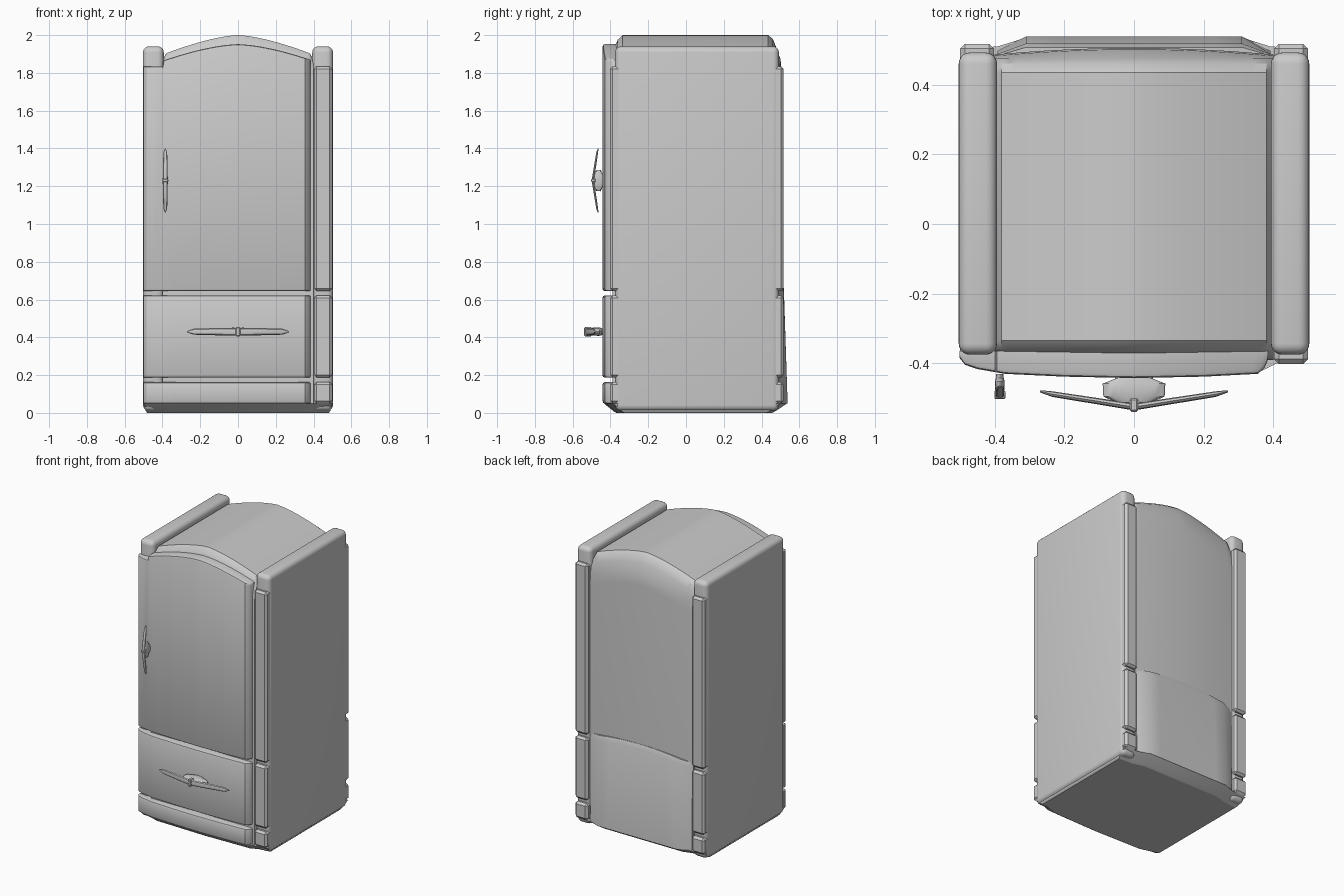
import bpy, bmesh, math
from mathutils import Matrix, Vector

if "Cube" in bpy.data.objects:
    bpy.data.objects.remove(bpy.data.objects["Cube"])


def finish(name, bm, angle=30, matrix=None):
    bmesh.ops.recalc_face_normals(bm, faces=bm.faces)
    me = bpy.data.meshes.new(name)
    bm.to_mesh(me)
    bm.free()
    if matrix:
        me.transform(matrix)
    ob = bpy.data.objects.new(name, me)
    bpy.context.collection.objects.link(ob)
    bpy.ops.object.select_all(action='DESELECT')
    ob.select_set(True)
    bpy.context.view_layer.objects.active = ob
    bpy.ops.object.shade_smooth_by_angle(angle=math.radians(angle))
    return ob


def loft(name, rings, angle=30, matrix=None):
    """Skin a row of equal-length closed rings and cap both ends."""
    bm = bmesh.new()
    vs = [[bm.verts.new(p) for p in r] for r in rings]
    n = len(vs[0])
    for a, b in zip(vs, vs[1:]):
        for i in range(n):
            j = (i + 1) % n
            bm.faces.new((a[i], a[j], b[j], b[i]))
    bm.faces.new(vs[0])
    bm.faces.new(vs[-1])
    return finish(name, bm, angle, matrix)


def box(name, lo, hi, bevel=0.01, seg=1, matrix=None):
    lo, hi = [Vector(map(f, lo, hi)) for f in (min, max)]
    bm = bmesh.new()
    bmesh.ops.create_cube(bm, size=1)
    for v in bm.verts:
        v.co = Vector([(a + b) / 2 + c * (b - a) for a, b, c in zip(lo, hi, v.co)])
    bmesh.ops.bevel(bm, geom=bm.edges[:], offset=bevel, segments=seg,
                    profile=0.5, affect='EDGES')
    return finish(name, bm, 30 if seg > 1 else 20, matrix)


def interp(pts, x):
    for (x0, y0), (x1, y1) in zip(pts, pts[1:]):
        if x <= x1:
            return y0 + (y1 - y0) * (x - x0) / (x1 - x0)
    return pts[-1][1]


# Vertical breaks shared by door, drawer, plinth and corner posts
LEVELS = [(0.05, 0.163, "plinth"), (0.187, 0.622, "drawer"), (0.645, 1.835, "door")]

# Central body with arched roof: side profile swept across x
rings = []
for i in range(-20, 21):
    x = i * 0.02
    t = min(abs(x) / 0.39, 1)
    h = 2.0 - 0.1 * t ** 1.5 - (0.03 if abs(x) > 0.39 else 0)
    b = 0.487 + 0.018 * (1 - t * t)
    prof = [(-0.39, 0.04), (-0.39, h - 0.12), (-0.375, h - 0.06), (-0.362, h - 0.025),
            (-0.335, h), (0.435, h), (0.46, h - 0.02), (0.476, h - 0.06),
            (b - 0.004, h - 0.13), (b, h - 0.2), (b, 0.04)]
    rings.append([(x, y, z) for y, z in prof])
loft("cabinet_body", rings)

# Rounded side panels
for s, side in ((-1, "left"), (1, "right")):
    box(side + "_side_panel", (s * 0.393, -0.375, 0.01), (s * 0.503, 0.492, 1.94), 0.032, 5)

# Corner posts: both at the back, one at the front right
for s, yi, yo, name in ((-1, 0.45, 0.517, "back_left"), (1, 0.45, 0.517, "back_right"),
                        (1, -0.34, -0.402, "front_right")):
    for z0, z1, part in LEVELS:
        box(f"{name}_post_{part}", (s * 0.402, yi, z0), (s * 0.499, yo, z1), 0.014)

# Bulging front: plan outline and arched top edge
PLAN = [(-0.5, -0.385), (-0.485, -0.404), (-0.45, -0.416), (-0.37, -0.43), (-0.2, -0.438),
        (0, -0.442), (0.2, -0.438), (0.355, -0.43), (0.375, -0.412), (0.384, -0.39)]


def door_top(x):
    return 1.835 if x < -0.396 else 1.952 - 0.085 * min(abs(x) / 0.39, 1) ** 1.6


xs = sorted({p[0] for p in PLAN} | {-0.399, -0.393} | {round(-0.34 + 0.04 * i, 3) for i in range(18)})
for z0, z1, part in LEVELS:
    rings, c = [], 0.012
    for x in xs:
        y = interp(PLAN, x)
        t = door_top(x) if part == "door" else z1
        prof = [(-0.365, z0), (y + c, z0), (y + c * 0.3, z0 + c * 0.3), (y, z0 + c),
                (y, t - c), (y + c * 0.3, t - c * 0.3), (y + c, t), (-0.365, t)]
        rings.append([(x, yy, z) for yy, z in prof])
    loft("front_" + part, rings)

# Lower back cover, swelling out towards the floor
rings = []
for x in (-0.392, -0.31, -0.23, -0.15, -0.07, 0, 0.07, 0.15, 0.23, 0.31, 0.392):
    t = 0.655 + 0.035 * (1 - (x / 0.392) ** 2)
    e = 0.03 if abs(x) > 0.35 else 0
    rings.append([(x, y, z) for y, z in ((0.44, 0.04), (0.538 - 1.4 * e, 0.05),
                 (0.518 - e, t - 0.03), (0.507 - 0.8 * e, t), (0.44, t))])
loft("lower_back_cover", rings)

# Tapered floor pan
plan = [(-0.5, -0.385), (-0.37, -0.425), (0, -0.435), (0.36, -0.425), (0.41, -0.40), (0.5, -0.385),
        (0.5, 0.5), (0.39, 0.51), (0.31, 0.535), (-0.31, 0.535), (-0.39, 0.51), (-0.5, 0.5)]
loft("floor_pan", [[(x * k, 0.045 * (1 - f) + (y - 0.045 * (1 - f)) * f, z) for x, y in plan]
                   for k, f, z in ((0.96, 0.85, 0.0), (0.975, 0.88, 0.008), (0.998, 1, 0.05))], 20)


# Winged handle, modelled flat along x and reused upright for the door
def handle(name, matrix):
    half = [(0.27, -0.04, 0.003, 0.003), (0.235, -0.048, 0.016, 0.008),
            (0.12, -0.066, 0.019, 0.009), (0, -0.085, 0.02, 0.01)]
    stations = [(-x, *r) for x, *r in half] + [(x, *r) for x, *r in half[-2::-1]]
    ring8 = [(math.cos(k * math.pi / 4), math.sin(k * math.pi / 4)) for k in range(8)]
    loft(name + "_wings", [[(x, y + d * c, h * s) for c, s in ring8]
                           for x, y, h, d in stations], 30, matrix)
    ring24 = [(math.cos(k * math.pi / 12), math.sin(k * math.pi / 12)) for k in range(24)]
    loft(name + "_mount", [[(rx * c, y, rz * s) for c, s in ring24]
                           for y, rx, rz in ((0.015, 0.05, 0.016), (-0.004, 0.055, 0.018),
                                             (-0.018, 0.09, 0.022), (-0.055, 0.088, 0.021),
                                             (-0.072, 0.05, 0.016))], 30, matrix)
    box(name + "_hub", (-0.012, -0.099, -0.025), (0.012, -0.06, 0.025), 0.005, 1, matrix)


handle("drawer_handle", Matrix.Translation((0, -0.44, 0.43)))
handle("door_handle", Matrix.Translation((-0.385, -0.44, 1.23))
       @ Matrix.Rotation(math.radians(90), 4, 'Y') @ Matrix.Scale(0.63, 4))
